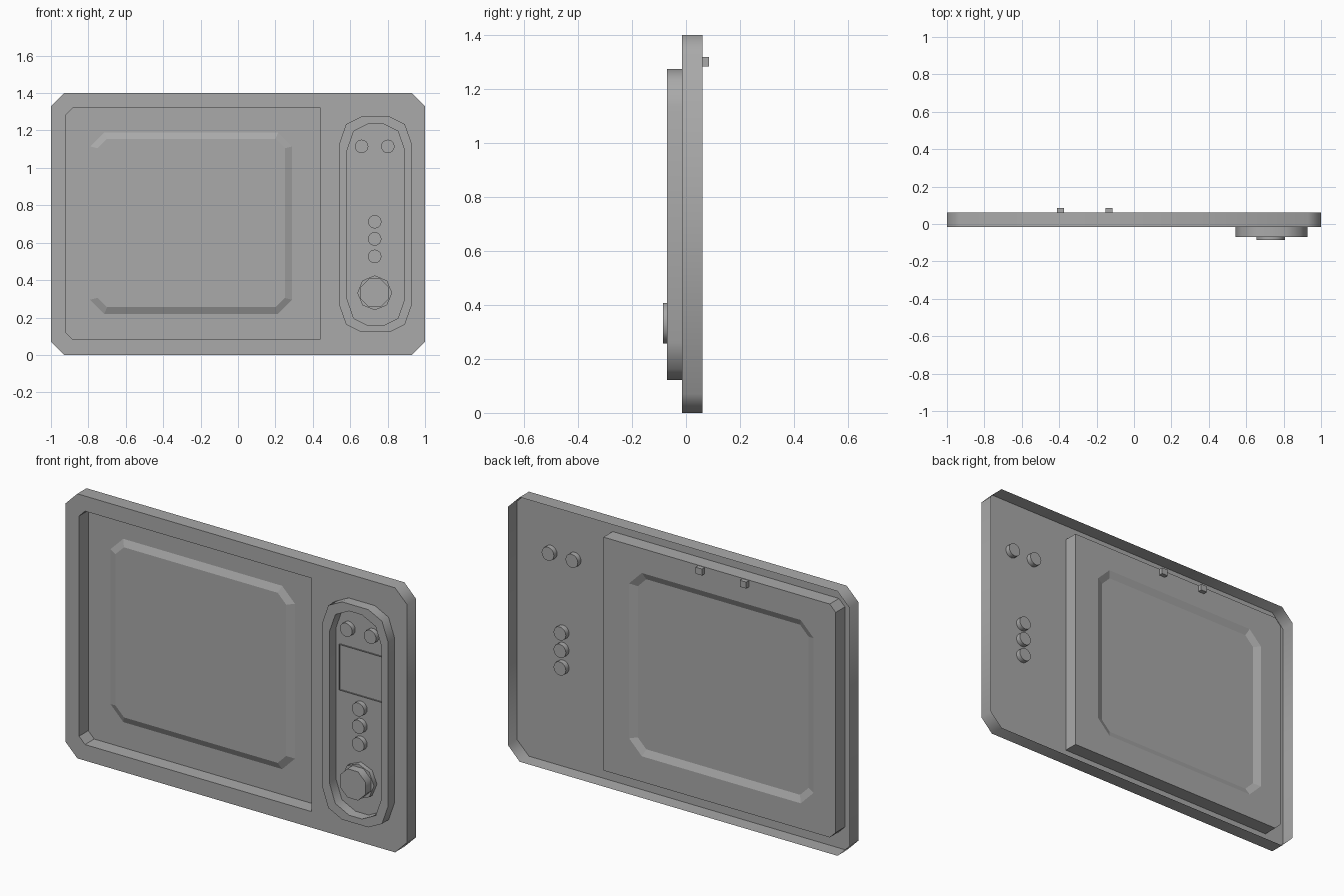
import bpy, bmesh, math
from mathutils import Matrix, Vector

if "Cube" in bpy.data.objects:
    bpy.data.objects.remove(bpy.data.objects["Cube"])

grey = bpy.data.materials.new("plain_grey")
grey.use_nodes = True
COLOR = (0.4, 0.4, 0.4, 1)
grey.diffuse_color = COLOR
grey.node_tree.nodes["Principled BSDF"].inputs["Base Color"].default_value = COLOR

FRONT, BACK, RIM = -0.015, 0.062, -0.07


def finish(bm, name, smooth=None):
    bmesh.ops.recalc_face_normals(bm, faces=bm.faces)
    mesh = bpy.data.meshes.new(name)
    bm.to_mesh(mesh)
    bm.free()
    mesh.materials.append(grey)
    ob = bpy.data.objects.new(name, mesh)
    bpy.context.collection.objects.link(ob)
    if smooth:
        bpy.ops.object.select_all(action='DESELECT')
        ob.select_set(True)
        bpy.context.view_layer.objects.active = ob
        bpy.ops.object.shade_smooth_by_angle(angle=math.radians(smooth))
    return ob


def rect(x0, x1, z0, z1, left=0, right=0):
    """Rectangle outline with its left and right corners cut."""
    pts = []
    for x, s, c in ((x0, 1, left), (x1, -1, right)):
        side = [(x + s * c, z0), (x, z0 + c), (x, z1 - c), (x + s * c, z1)] if c else [(x, z0), (x, z1)]
        pts += side if s > 0 else side[::-1]
    return pts


def pill(cx, cz, hw, hh):
    """Tall outline with two-step corners."""
    quarter = [(hw, hh - 0.14), (hw - 0.035, hh - 0.04), (hw - 0.115, hh)]
    pts = quarter + [(-x, z) for x, z in quarter[::-1]]
    pts += [(-x, -z) for x, z in pts]
    return [(cx + x, cz + z) for x, z in pts]


def ring(bm, pts, y):
    return [bm.verts.new((x, y, z)) for x, z in pts]


def wall(bm, a, b):
    for i in range(len(a)):
        j = (i + 1) % len(a)
        bm.faces.new((a[i], a[j], b[j], b[i]))


def sheet(bm, outer, hole):
    """Flat sheet between two outlines."""
    edges = []
    for loop in (outer, hole):
        for i in range(len(loop)):
            pair = (loop[i], loop[(i + 1) % len(loop)])
            edges.append(bm.edges.get(pair) or bm.edges.new(pair))
    bmesh.ops.triangle_fill(bm, edges=edges, use_beauty=True, normal=Vector((0, -1, 0)))


def cylinder(name, x, z, r, y0, y1, sides, turn=0.0):
    bm = bmesh.new()
    place = (Matrix.Translation((x, (y0 + y1) / 2, z))
             @ Matrix.Rotation(math.pi / 2, 4, 'X') @ Matrix.Rotation(turn, 4, 'Z'))
    bmesh.ops.create_cone(bm, cap_ends=True, segments=sides, radius1=r, radius2=r,
                          depth=y1 - y0, matrix=place)
    return finish(bm, name, 50)


# Front frame: a thin shell, open at the back
door_outline = rect(-0.92, 0.44, 0.085, 1.32, left=0.035)
bm = bmesh.new()
front = ring(bm, rect(-1, 1, 0, 1.4, 0.07, 0.07), FRONT)
sheet(bm, front, ring(bm, door_outline, FRONT))
wall(bm, front, ring(bm, rect(-1, 1, 0, 1.4, 0.07, 0.07), BACK))
finish(bm, "front_frame", 50)

# Door pocket with a shallow raised window
bm = bmesh.new()
floor = ring(bm, door_outline, BACK)
wall(bm, ring(bm, door_outline, FRONT), floor)
window = ring(bm, rect(-0.79, 0.29, 0.22, 1.19, 0.075, 0.075), BACK)
sheet(bm, floor, window)
pane = ring(bm, rect(-0.75, 0.25, 0.255, 1.155, 0.05, 0.05), BACK - 0.016)
wall(bm, window, pane)
bm.faces.new(pane)
finish(bm, "door_pocket")

# Latch pins behind the door
for i, x in enumerate((-0.393, -0.134)):
    bm = bmesh.new()
    bmesh.ops.create_cube(bm, size=1, matrix=Matrix.Translation((x, 0.0725, 1.301))
                          @ Matrix.Diagonal((0.037, 0.025, 0.034, 1)))
    finish(bm, f"latch_pin_{i + 1}")

# Raised rim around the controls
bm = bmesh.new()
outer, inner = pill(0.735, 0.698, 0.192, 0.576), pill(0.737, 0.696, 0.153, 0.54)
outer_top, inner_top = ring(bm, outer, RIM), ring(bm, inner, RIM)
wall(bm, outer_top, inner_top)
wall(bm, ring(bm, outer, FRONT), outer_top)
wall(bm, inner_top, ring(bm, inner, FRONT))
finish(bm, "control_rim", 50)

# Low lip around the display
bm = bmesh.new()
lip = rect(0.608, 0.862, 0.777, 1.018)
wall(bm, ring(bm, lip, FRONT), ring(bm, lip, FRONT - 0.009))
finish(bm, "display_lip")

# Push buttons, passing through the frame
for i, (x, z) in enumerate(((0.661, 1.115), (0.801, 1.115), (0.731, 0.712), (0.731, 0.62), (0.731, 0.527))):
    cylinder(f"button_{i + 1}", x, z, 0.036, -0.041, 0.012, 16)

# Stepped dial
cylinder("dial_base", 0.731, 0.332, 0.093, FRONT, -0.04, 8)
cylinder("dial_cap", 0.731, 0.332, 0.082, -0.04, -0.085, 8, math.pi / 8)
